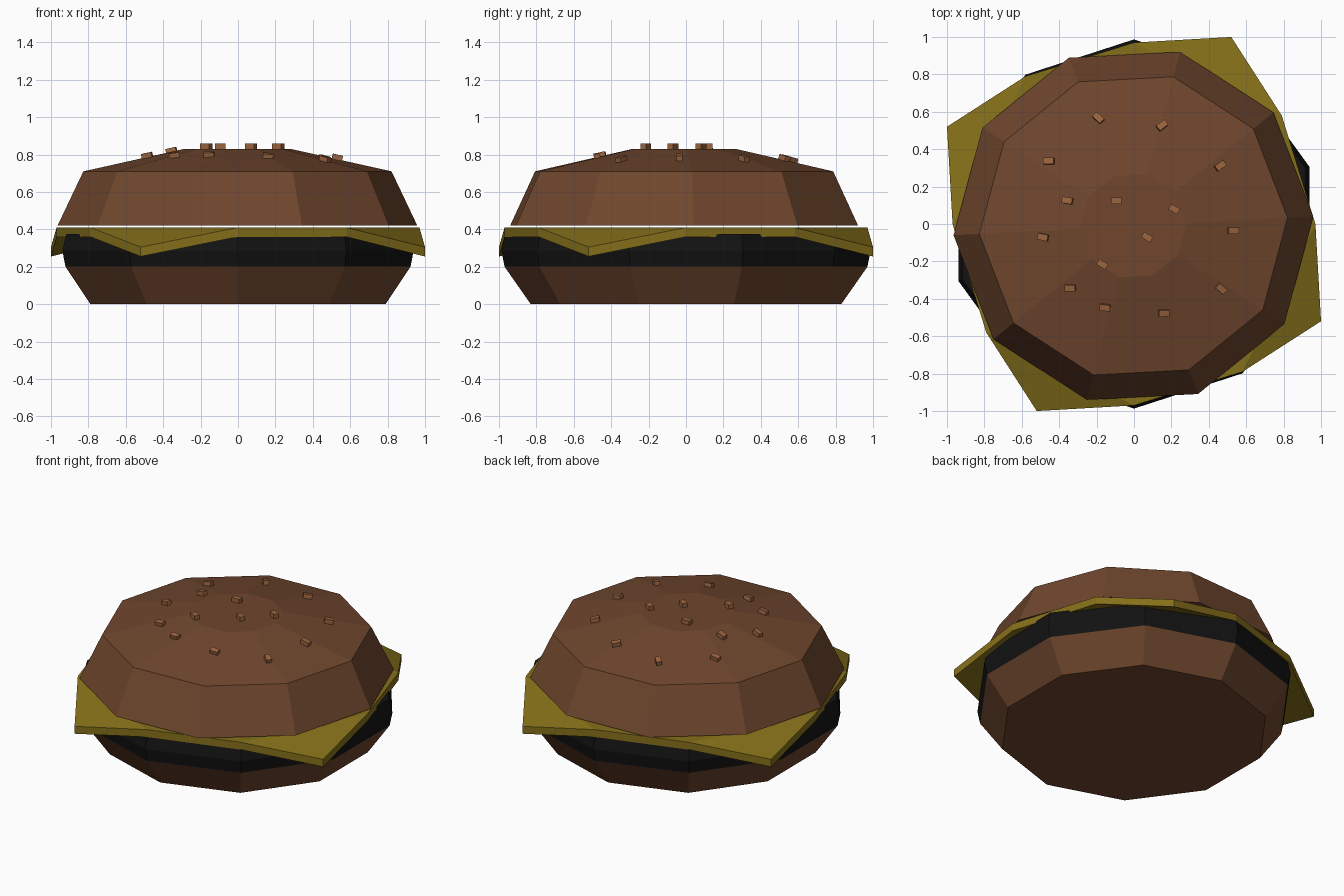
import bpy, bmesh, math
from mathutils import Vector, Matrix

if "Cube" in bpy.data.objects:
    bpy.data.objects.remove(bpy.data.objects["Cube"])


def material(name, rgb):
    m = bpy.data.materials.new(name)
    m.diffuse_color = (*rgb, 1)
    m.use_nodes = True
    m.node_tree.nodes["Principled BSDF"].inputs["Base Color"].default_value = m.diffuse_color
    return m


BUN = material("bread", (0.16, 0.062, 0.027))
MEAT = material("meat", (0.006, 0.006, 0.006))
CHEESE = material("cheddar", (0.235, 0.16, 0.010))
SEED = material("sesame", (0.33, 0.13, 0.05))


def finish(name, bm, mat):
    bmesh.ops.recalc_face_normals(bm, faces=bm.faces)
    me = bpy.data.meshes.new(name)
    bm.to_mesh(me)
    bm.free()
    me.materials.append(mat)
    ob = bpy.data.objects.new(name, me)
    bpy.context.collection.objects.link(ob)
    return ob


def stack(name, profile, phase, mat, centre=(0, 0), n=10):
    """Capped, faceted solid from (radius, height) rings."""
    bm = bmesh.new()
    rings = []
    for r, z in profile:
        angles = [math.radians(phase) + i * math.tau / n for i in range(n)]
        rings.append([bm.verts.new((centre[0] + r * math.cos(a),
                                    centre[1] + r * math.sin(a), z)) for a in angles])
    for lo, hi in zip(rings, rings[1:]):
        for i in range(n):
            j = (i + 1) % n
            bm.faces.new((lo[i], lo[j], hi[j], hi[i]))
    bm.faces.new(rings[0])
    bm.faces.new(rings[-1])
    return finish(name, bm, mat)


# Buns and patty
stack("bottom_bun", [(0.83, 0), (0.97, 0.2)], 90, BUN)
stack("patty", [(0.97, 0.2), (0.987, 0.285), (0.965, 0.375)], 90, MEAT)
DOME = [(0.963, 0.42), (0.825, 0.71), (0.285, 0.83)]
stack("top_bun", DOME, 3, BUN, (-0.003, -0.01))

# Cheese slice: flat octagon with four drooping corner triangles
bm = bmesh.new()
layers = []
for lift in (0.36, 0.41):
    flat, tips = [], []
    for k in range(4):
        rot = Matrix.Rotation(k * math.pi / 2, 3, 'Z')
        for x, y, z, group in ((0.58, -0.79, 0, flat), (1.0, -0.52, -0.105, tips),
                               (0.97, 0, 0, flat)):
            group.append(bm.verts.new(rot @ Vector((x, y, z + lift))))
    bm.faces.new(flat)
    rim = []
    for k in range(4):
        a, t, b = flat[2 * k], tips[k], flat[2 * k + 1]
        bm.faces.new((a, t, b))
        rim += [a, t, b]
    layers.append(rim)
for i in range(12):
    j = (i + 1) % 12
    bm.faces.new((layers[0][i], layers[0][j], layers[1][j], layers[1][i]))
finish("cheese_slice", bm, CHEESE)

# Sesame seeds: x, y, turn in degrees, laid along the dome slope
SEEDS = [(-0.19, 0.565, -45), (0.15, 0.525, 38), (-0.455, 0.335, 0), (0.46, 0.31, 35),
         (-0.355, 0.125, -10), (-0.095, 0.125, 0), (0.215, 0.08, -30), (-0.485, -0.07, -12),
         (0.07, -0.07, -32), (0.53, -0.035, 0), (-0.17, -0.215, -30), (-0.34, -0.34, 0),
         (0.465, -0.345, -40), (-0.155, -0.445, -5), (0.16, -0.475, 0)]
slope = math.atan2(0.12, 0.54 * 0.97)
bm = bmesh.new()
for x, y, turn in SEEDS:
    r = math.hypot(x, y)
    over = max(0, r - 0.275)
    tilt = Matrix.Rotation(slope if over else 0, 4, Vector((-y, x, 0)))
    z = 0.83 - over * math.tan(slope)
    place = (Matrix.Translation((x, y, z + 0.008)) @ tilt
             @ Matrix.Rotation(math.radians(turn), 4, 'Z')
             @ Matrix.Diagonal((0.056, 0.034, 0.04, 1)))
    bmesh.ops.create_cube(bm, size=1, matrix=place)
finish("sesame_seeds", bm, SEED)
